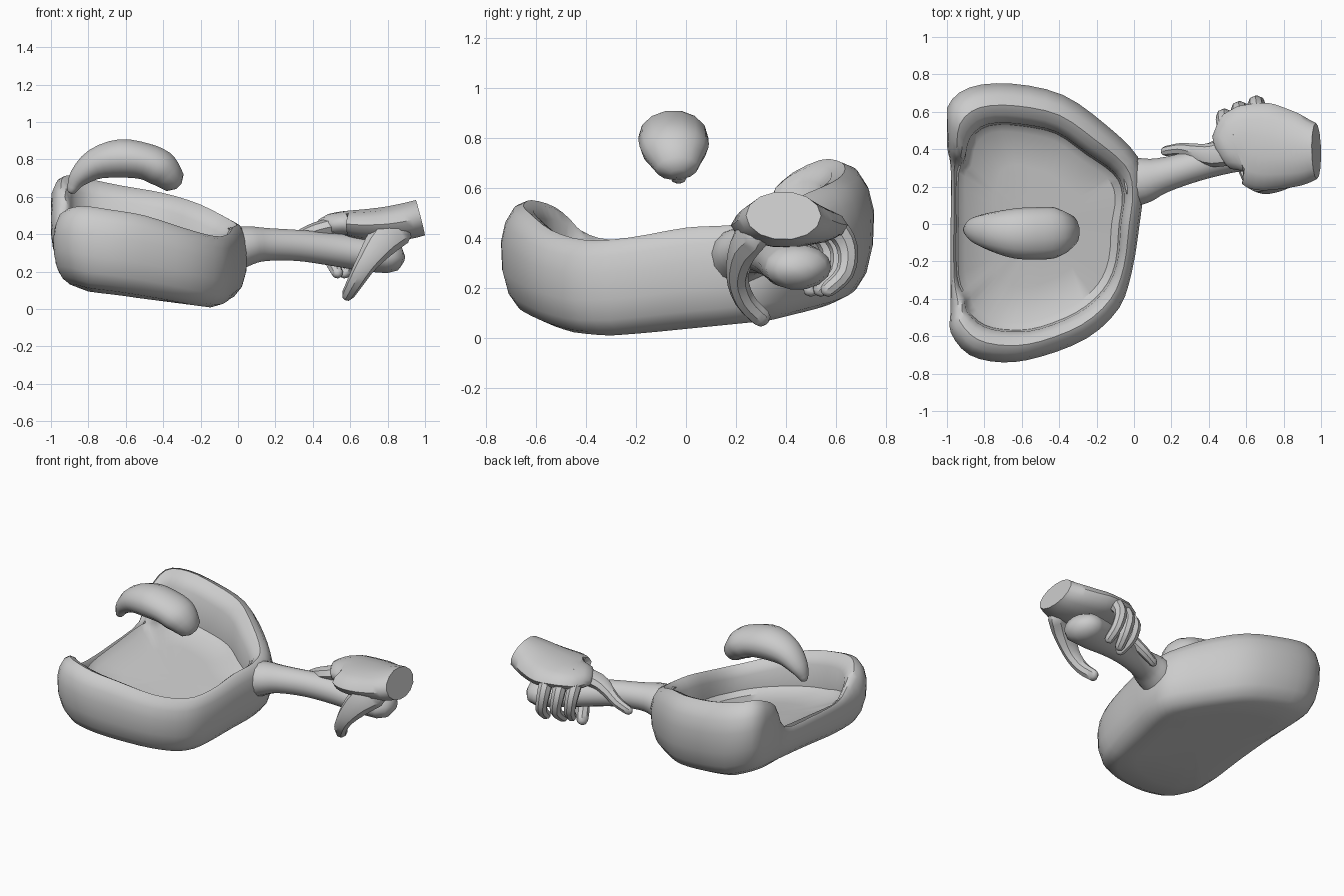
import bpy, bmesh, math
from mathutils import Vector

if "Cube" in bpy.data.objects:
    bpy.data.objects.remove(bpy.data.objects["Cube"])


def spline(pts, steps, closed=False):
    """Catmull-Rom interpolation of points of any dimension."""
    n, out = len(pts), []
    get = (lambda i: pts[i % n]) if closed else (lambda i: pts[max(0, min(n - 1, i))])
    for i in range(n if closed else n - 1):
        for s in range(steps):
            t = s / steps
            out.append([0.5 * (2 * b + (c - a) * t + (2 * a - 5 * b + 4 * c - d) * t * t
                               + (3 * b - a - 3 * c + d) * t ** 3)
                        for a, b, c, d in zip(get(i - 1), get(i), get(i + 1), get(i + 2))])
    if not closed:
        out.append(list(pts[-1]))
    return out


def skin(name, rings, poles=None):
    """Join rings of points into a surface, capped or drawn to pole points."""
    bm = bmesh.new()
    rows = [[bm.verts.new(p) for p in r] for r in rings]
    n = len(rows[0])
    for a, b in zip(rows, rows[1:]):
        for j in range(n):
            bm.faces.new((a[j], a[(j + 1) % n], b[(j + 1) % n], b[j]))
    for row, pole in zip((rows[0], rows[-1]), poles or (None, None)):
        if pole is None:
            bm.faces.new(row)
        else:
            v = bm.verts.new(pole)
            for j in range(n):
                bm.faces.new((row[j], row[(j + 1) % n], v))
    bmesh.ops.recalc_face_normals(bm, faces=bm.faces)
    me = bpy.data.meshes.new(name)
    bm.to_mesh(me)
    bm.free()
    ob = bpy.data.objects.new(name, me)
    bpy.context.collection.objects.link(ob)
    bpy.context.view_layer.objects.active = ob
    ob.select_set(True)
    bpy.ops.object.shade_smooth_by_angle(angle=math.radians(40))
    ob.select_set(False)
    return ob


def tube(name, pts, hint=(0, 1, 0), sides=12, steps=3, round_start=True, round_end=True):
    """Oval tube; each point is x, y, z, half-width along hint, half-height."""
    path = spline(pts, steps)
    rings = []

    def ring(c, tan, rw, rh, k=1.0):
        side = Vector(hint)
        side = (side - tan * side.dot(tan)).normalized()
        up = tan.cross(side)
        rings.append([c + side * rw * k * math.cos(a) + up * rh * k * math.sin(a)
                      for a in (2 * math.pi * j / sides for j in range(sides))])

    for i, p in enumerate(path):
        c = Vector(p[:3])
        tan = (Vector(path[min(i + 1, len(path) - 1)][:3]) - Vector(path[max(i - 1, 0)][:3])).normalized()
        r = min(p[3], p[4])
        if i == 0 and round_start:
            for a in (75, 40):
                ring(c - tan * r * math.sin(math.radians(a)), tan, p[3], p[4], math.cos(math.radians(a)))
        ring(c, tan, p[3], p[4])
        if i == len(path) - 1 and round_end:
            for a in (40, 75):
                ring(c + tan * r * math.sin(math.radians(a)), tan, p[3], p[4], math.cos(math.radians(a)))
    return skin(name, rings)


# Tilted bowl: outline points are x, y, rim height, rim thickness
outline = [(-.98, -.58, .52, .14), (-.88, -.70, .55, .17), (-.7, -.74, .53, .17), (-.5, -.71, .50, .15),
           (-.25, -.61, .43, .14), (-.08, -.45, .39, .12), (-.01, -.25, .40, .09), (.03, 0, .44, .10),
           (.05, .2, .45, .11), (.02, .36, .48, .15), (-.15, .53, .56, .18), (-.38, .69, .62, .20),
           (-.65, .75, .66, .22), (-.88, .73, .70, .22), (-1, .62, .71, .20), (-1, .42, .62, .12),
           (-.98, .3, .44, .04), (-.98, 0, .40, .03), (-.98, -.3, .39, .04), (-.98, -.46, .43, .10)]
centre = Vector((-.5, 0))


def base(x, y):
    """Height of the bowl's underside."""
    return (.005 + .13 * max(0, -.12 - x) + .10 * max(0, y + .3) + .12 * max(0, -.45 - y)
            + .25 * max(0, -.8 - x))


def floor_z(x, y):
    """Height of the shallow inner floor, rising to the open lip."""
    return .20 + .13 * max(0, -.12 - x) + .10 * max(0, y + .3) + .15 * max(0, -.7 - x)


# Cross-section: thickness multiple, fixed inset, height fraction
section = [(0, .13, 0), (0, .07, .05), (0, .03, .17), (0, .005, .38), (0, 0, .65), (.1, 0, .83), (.3, 0, .96),
           (.55, 0, 1), (.8, 0, .95), (1, 0, .83)]
edge = spline(outline, 3, True)


def flat_ring(k, inset, height, m=0):
    ring = []
    for x, y, z, t in edge:
        q = Vector((x, y))
        q += (centre - q).normalized() * (inset + m * t)
        q = q.lerp(centre, k)
        ring.append(Vector((q.x, q.y, height(q.x, q.y))))
    return ring


rings = [flat_ring(.6, .13, base), flat_ring(.25, .13, base)]
for m, inset, h in section:
    ring = []
    for x, y, z, t in edge:
        q = Vector((x, y))
        q += (centre - q).normalized() * (m * t + inset)
        zb = base(q.x, q.y)
        ring.append(Vector((max(q.x, -1), q.y, zb + (z - zb) * h)))
    rings.append(ring)
rings += [flat_ring(0, .01, lambda x, y: floor_z(x, y) + .03, 1), flat_ring(0, .05, floor_z, 1),
          flat_ring(.3, .1, floor_z, 1), flat_ring(.65, .1, floor_z, 1)]
skin("bowl", rings, poles=((centre.x, centre.y, base(*centre)), (centre.x, centre.y, floor_z(*centre))))

# Handle
tube("handle", [(-.02, .22, .32, .13, .12), (.06, .235, .34, .12, .105), (.15, .26, .345, .095, .09),
                (.32, .31, .34, .085, .085), (.5, .37, .32, .10, .09), (.68, .42, .295, .125, .095),
                (.80, .45, .28, .135, .09)], sides=14, round_start=False)

# Floating curved piece
tube("curved_morsel", [(-.885, -.03, .645, .035, .03), (-.85, -.03, .705, .07, .055), (-.76, -.04, .775, .105, .085),
                       (-.63, -.05, .805, .135, .105), (-.5, -.05, .79, .14, .10), (-.42, -.045, .755, .135, .10),
                       (-.375, -.04, .715, .11, .085)], sides=14)

# Palm and wrist, flat cut at the wrist
tube("hand", [(.50, .40, .45, .13, .06), (.57, .43, .455, .20, .07), (.68, .415, .45, .235, .085),
              (.80, .40, .455, .215, .095), (.90, .39, .47, .185, .10), (.975, .39, .488, .15, .10)],
     sides=14, round_end=False)

# Thumb with its broad base
tube("thumb", [(.86, .28, .43, .06, .09), (.78, .235, .37, .06, .09), (.69, .205, .25, .045, .06),
               (.63, .235, .15, .042, .045), (.59, .30, .08, .04, .035)], sides=8)

# Three fingers curling over the far side
for i, (x, y, tip) in enumerate([(.50, -.06, .53), (.58, -.02, .57), (.67, .01, .68)]):
    tube("finger_%d" % (i + 2),
         [(x + .03, .46, .47, .05, .05), (x - .01, .58 + y, .44, .045, .048), (x - .02, .635 + y, .36, .042, .042),
          (x, .625 + y, .26, .037, .037), (tip, .56 + y, .195, .032, .032)], hint=(1, 0, 0), sides=8)

# Index finger reaching along the handle
tube("index_finger", [(.55, .40, .45, .08, .05), (.42, .37, .42, .065, .045), (.33, .385, .38, .045, .04),
                      (.25, .40, .33, .033, .035), (.17, .39, .29, .027, .03)], sides=8)
